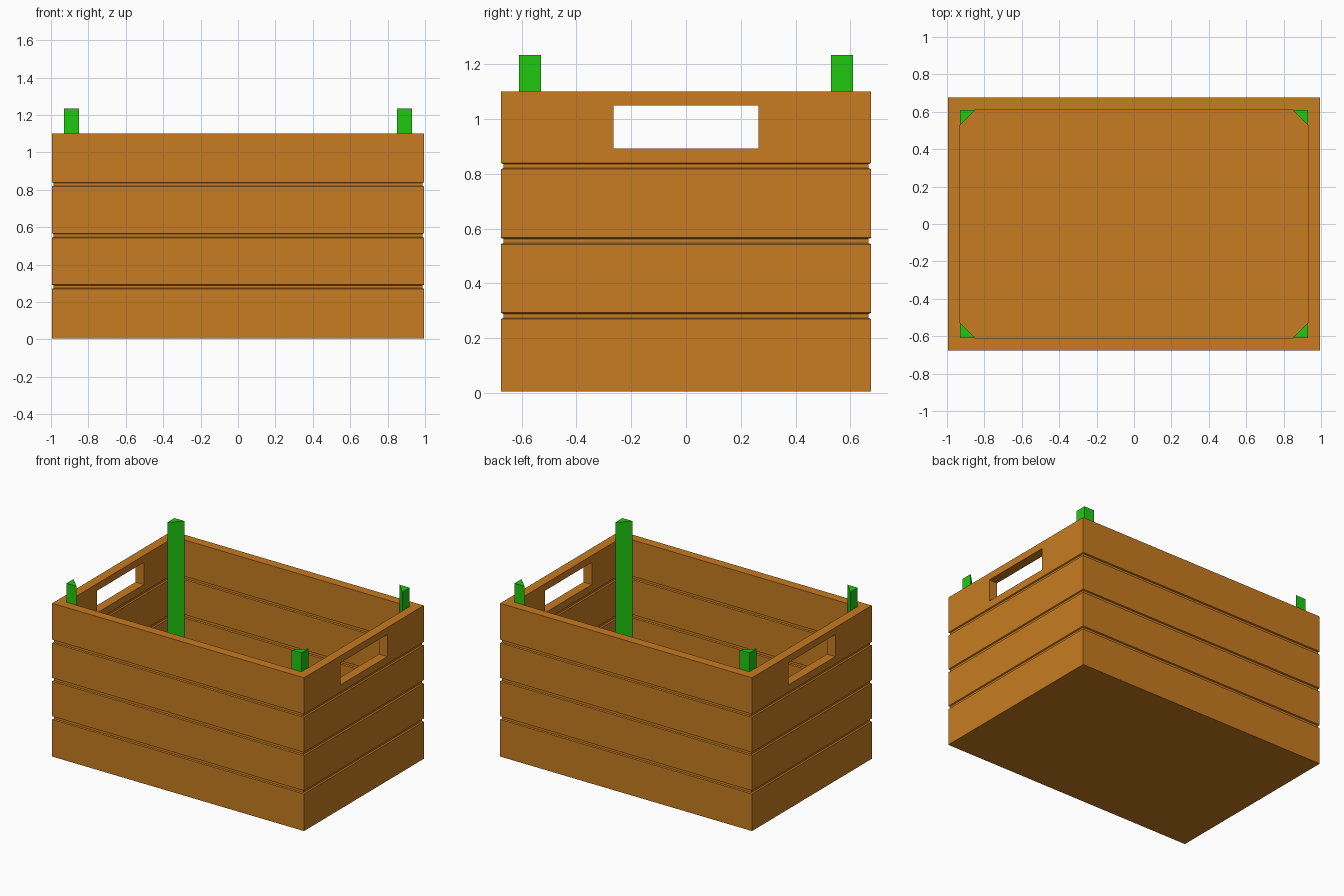
import bpy
import bmesh

cube = bpy.data.objects.get("Cube")
if cube:
    bpy.data.objects.remove(cube, do_unlink=True)


def make_material(name, colour):
    mat = bpy.data.materials.new(name)
    mat.use_nodes = True
    mat.diffuse_color = colour
    mat.node_tree.nodes["Principled BSDF"].inputs["Base Color"].default_value = colour
    return mat


wood = make_material("orange wood", (0.57, 0.2, 0.015, 1))
green = make_material("green paint", (0.015, 0.58, 0.005, 1))

HALF_X, HALF_Y, TOP = 0.995, 0.676, 1.1
WALL, FLOOR, GROOVE = 0.066, 0.06, 0.009
SEAMS = [(0.27, 0.293), (0.543, 0.567), (0.817, 0.84)]


def make_object(name, bm, mat):
    bmesh.ops.recalc_face_normals(bm, faces=bm.faces[:])
    mesh = bpy.data.meshes.new(name)
    bm.to_mesh(mesh)
    bm.free()
    mesh.materials.append(mat)
    obj = bpy.data.objects.new(name, mesh)
    bpy.context.collection.objects.link(obj)
    return obj


def loft(name, rings, mat):
    """Join rings of points with side faces and cap both ends."""
    bm = bmesh.new()
    loops = [[bm.verts.new(p) for p in ring] for ring in rings]
    for low, high in zip(loops, loops[1:]):
        n = len(low)
        for i in range(n):
            j = (i + 1) % n
            bm.faces.new((low[i], low[j], high[j], high[i]))
    bm.faces.new(loops[0])
    bm.faces.new(loops[-1])
    return make_object(name, bm, mat)


def rectangle(inset, z):
    x, y = HALF_X - inset, HALF_Y - inset
    return [(-x, -y, z), (x, -y, z), (x, y, z), (-x, y, z)]


def grooved(face, depth):
    """Wall profile with a shallow groove at each plank seam."""
    points = []
    for low, high in SEAMS:
        points += [(face, low), (face + depth, low + 0.004),
                   (face + depth, high - 0.004), (face, high)]
    return points


# Crate: profile up the outside, over the rim and down the inside to the floor
profile = [(0, 0.005)] + grooved(0, GROOVE) + [(0, TOP), (WALL, TOP)]
profile += grooved(WALL, -GROOVE)[::-1] + [(WALL, FLOOR)]
crate = loft("plank_crate", [rectangle(d, z) for d, z in profile], wood)

# Hand holes through both end walls
bm = bmesh.new()
bmesh.ops.create_cube(bm, size=1)
bmesh.ops.scale(bm, vec=(3, 0.53, 0.158), verts=bm.verts)
bmesh.ops.translate(bm, vec=(0, 0, 0.971), verts=bm.verts)
cutter = make_object("hand_hole_cutter", bm, wood)
cutter.hide_render = True
cut = crate.modifiers.new("hand holes", "BOOLEAN")
cut.operation, cut.solver, cut.object = "DIFFERENCE", "EXACT", cutter
bpy.context.view_layer.objects.active = crate
bpy.ops.object.modifier_apply(modifier=cut.name)
bpy.data.objects.remove(cutter, do_unlink=True)

# Triangular posts in the inner corners
POST, POST_TOP = 0.08, 1.235
for side, sx in (("left", 1), ("right", -1)):
    for end, sy in (("front", -1), ("back", 1)):
        x, y = sx * (HALF_X - WALL), sy * (HALF_Y - WALL)
        rings = [[(x, y, z), (x - sx * POST, y, z), (x, y - sy * POST, z)]
                 for z in (FLOOR, POST_TOP)]
        loft(f"{end}_{side}_post", rings, green)
